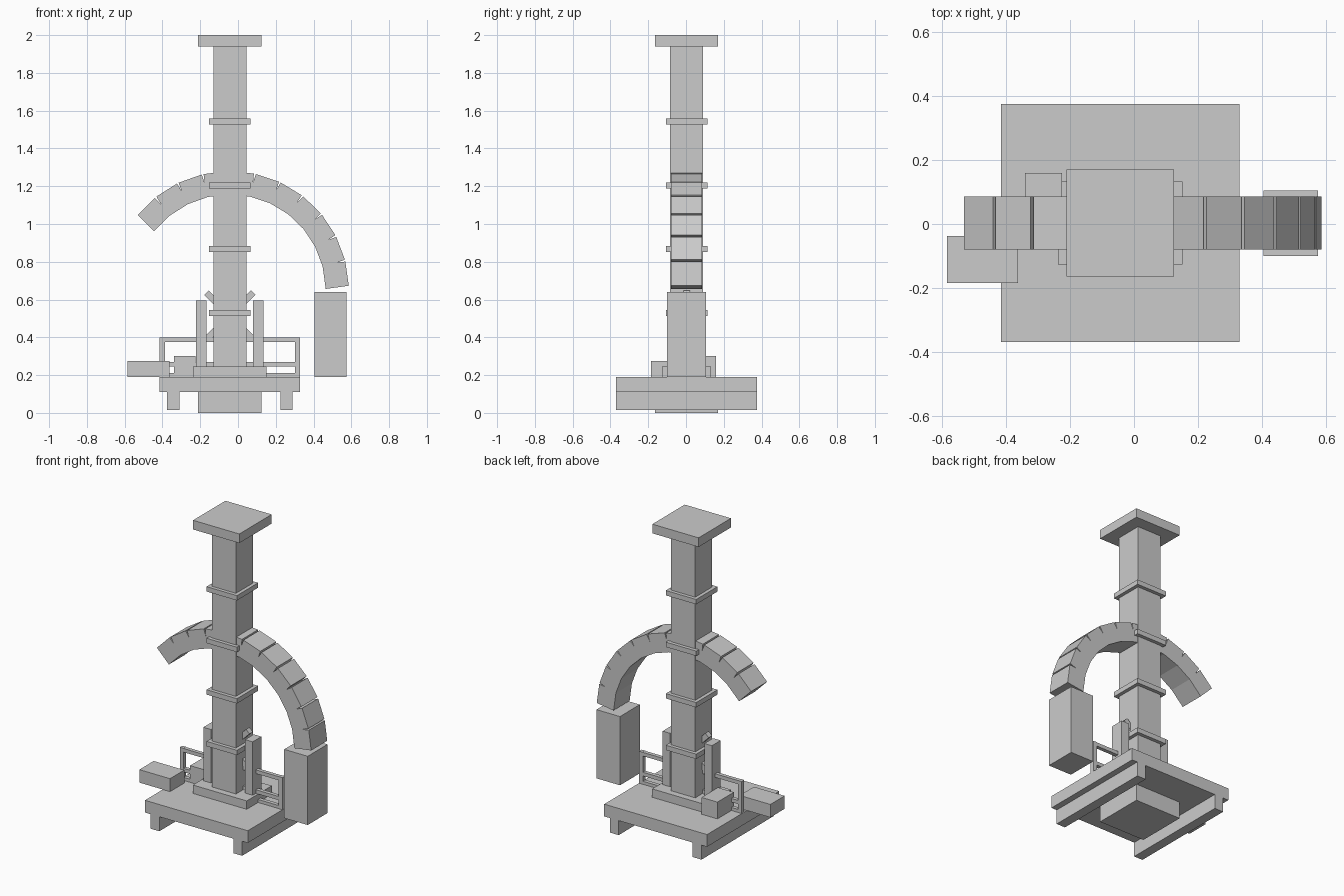
import bpy, bmesh, math
from mathutils import Matrix

if "Cube" in bpy.data.objects:
    bpy.data.objects.remove(bpy.data.objects["Cube"])

stone = bpy.data.materials.new("plain_grey")
stone.diffuse_color = (0.6, 0.6, 0.6, 1)
stone.use_nodes = True
stone.node_tree.nodes["Principled BSDF"].inputs["Base Color"].default_value = stone.diffuse_color


def box(name, x, y, z):
    """Axis-aligned box from (min, max) ranges."""
    return turned_box(name, [(a + b) / 2 for a, b in (x, y, z)],
                      [b - a for a, b in (x, y, z)], 0)


def turned_box(name, centre, size, angle):
    """Box turned about the y axis."""
    bm = bmesh.new()
    bmesh.ops.create_cube(bm, size=1, matrix=Matrix.Diagonal((*size, 1)))
    mesh = bpy.data.meshes.new(name)
    bm.to_mesh(mesh)
    bm.free()
    mesh.materials.append(stone)
    ob = bpy.data.objects.new(name, mesh)
    ob.location = centre
    ob.rotation_euler.y = angle
    bpy.context.collection.objects.link(ob)
    return ob


CX, CY = -0.043, 0.003  # column axis


def centred(name, w, d, z):
    return box(name, (CX - w / 2, CX + w / 2), (CY - d / 2, CY + d / 2), z)


# Base: slab, footing below it and plinth above it
centred("base_slab", 0.745, 0.745, (0.11, 0.19))
centred("footing", 0.335, 0.335, (0.0, 0.11))
centred("plinth", 0.39, 0.26, (0.19, 0.245))

# Column with cap and bands
centred("column", 0.174, 0.174, (0.19, 1.94))
centred("cap", 0.335, 0.335, (1.94, 2.0))
for z in (0.53, 0.868, 1.205, 1.543):
    centred("band", 0.22, 0.22, (z - 0.016, z + 0.016))

# Paired parts either side of the column
for s in (-1, 1):
    def pair(name, off, w, d, z):
        x = CX + s * off
        return box(name, (x - w / 2, x + w / 2), (CY - d / 2, CY + d / 2), z)
    pair("foot_runner", 0.3, 0.064, 0.745, (0.015, 0.11))
    pair("upright", 0.151, 0.055, 0.09, (0.19, 0.595))
    pair("rail_post", 0.358, 0.027, 0.027, (0.19, 0.40))
    # Crossed brace between the uprights
    turned_box("cross_brace", (CX, CY, 0.513), (0.35, 0.035, 0.034), s * math.pi / 4)

# Horizontal rails
for z in (0.198, 0.257, 0.387):
    centred("rail", 0.743, 0.025, (z - 0.012, z + 0.012))

# Loose blocks
box("front_block", (-0.585, -0.363), (-0.185, -0.037), (0.19, 0.275))
box("rear_block", (-0.34, -0.225), (-0.01, 0.16), (0.19, 0.30))
box("arch_pier", (0.405, 0.575), (-0.10, 0.105), (0.19, 0.64))

# Broken arch of straight segments
for k in range(11):
    t = math.radians(82 - 12.7 * k)
    turned_box("arch_segment",
               (CX + 0.565 * math.sin(t), CY, 0.65 + 0.565 * math.cos(t)),
               (0.129, 0.166, 0.123), t)
